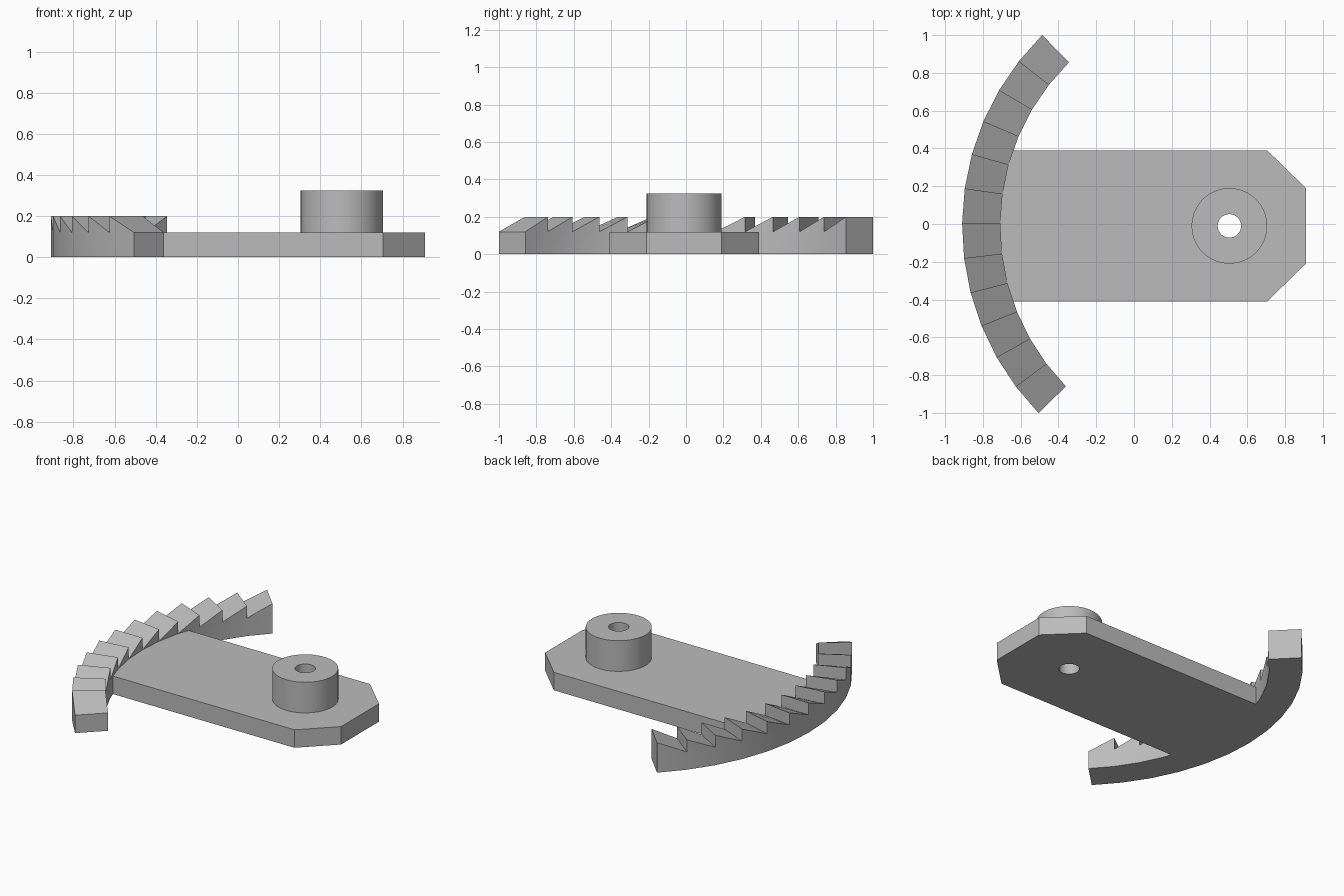
import bpy, bmesh
from math import sin, cos, radians, sqrt

PIVOT_X, PIVOT_Y = 0.505, -0.01
OUTER, INNER = 1.415, 1.213
BASE, PEAK, HUB_TOP = 0.12, 0.2, 0.325
TEETH, STEP, START = 12, 7.5, -44.45

default = bpy.data.objects.get("Cube")
if default:
    bpy.data.objects.remove(default, do_unlink=True)

grey = bpy.data.materials.new("plain grey")
grey.use_nodes = True
colour = (0.5, 0.5, 0.5, 1)
grey.diffuse_color = colour
grey.node_tree.nodes["Principled BSDF"].inputs["Base Color"].default_value = colour


def finish(bm, name):
    bmesh.ops.recalc_face_normals(bm, faces=bm.faces)
    mesh = bpy.data.meshes.new(name)
    bm.to_mesh(mesh)
    bm.free()
    mesh.materials.append(grey)
    ob = bpy.data.objects.new(name, mesh)
    bpy.context.collection.objects.link(ob)
    return ob


def smooth(ob):
    bpy.ops.object.select_all(action='DESELECT')
    ob.select_set(True)
    bpy.context.view_layer.objects.active = ob
    bpy.ops.object.shade_smooth_by_angle(angle=radians(30))


def polar(radius, degrees):
    a = radians(degrees)
    return PIVOT_X - radius * cos(a), PIVOT_Y + radius * sin(a)


def prism(name, outline, bottom, top):
    bm = bmesh.new()
    face = bm.faces.new([bm.verts.new((x, y, bottom)) for x, y in outline])
    up = bmesh.ops.extrude_face_region(bm, geom=[face])["geom"]
    for v in up:
        if isinstance(v, bmesh.types.BMVert):
            v.co.z = top
    return finish(bm, name)


def circle(radius, count=64):
    return [polar(radius, 360 * i / count) for i in range(count)]


# Curved ratchet rack: a swept band, then sloping teeth with upright backs
bm = bmesh.new()


def section(degrees, height):
    corners = [(OUTER, 0), (OUTER, height), (INNER, height), (INNER, 0)]
    return [bm.verts.new((*polar(r, degrees), z)) for r, z in corners]


previous = section(START, BASE)
bm.faces.new(previous)
for i in range(TEETH):
    end = START + STEP * (i + 1)
    high = section(end, PEAK)
    for j in range(4):
        k = (j + 1) % 4
        bm.faces.new((previous[j], previous[k], high[k], high[j]))
    if i == TEETH - 1:
        bm.faces.new(high)
    else:
        # The next tooth begins low, sharing the bottom edge of this section
        a, b = (bm.verts.new((*polar(r, end), BASE)) for r in (OUTER, INNER))
        bm.faces.new((high[1], high[2], b, a))
        previous = [high[0], a, b, high[3]]
        # Keep the side walls joined below the step
        for low, peak, foot in ((a, high[1], high[0]), (b, high[2], high[3])):
            side = next(f for f in peak.link_faces if foot in f.verts)
            ring = list(side.verts)
            p, q = ring.index(peak), ring.index(foot)
            at = max(p, q) if abs(p - q) == 1 else len(ring)
            ring.insert(at, low)
            bm.faces.remove(side)
            bm.faces.new(ring)
rack = finish(bm, "toothed_rack")

# Arm plate with clipped corners, its far end following the rack
half, reach = 0.4, INNER + 0.01
inset = PIVOT_X - sqrt(reach ** 2 - half ** 2)
outline = [(inset, PIVOT_Y - half), (0.705, PIVOT_Y - half),
           (0.91, PIVOT_Y - half / 2), (0.91, PIVOT_Y + half / 2),
           (0.705, PIVOT_Y + half), (inset, PIVOT_Y + half)]
outline += [polar(reach, START + STEP * n) for n in range(8, 3, -1)]
plate = prism("arm_plate", outline, 0, BASE)

# Pivot hub and the bore through both parts
hub = prism("pivot_hub", circle(0.2), BASE, HUB_TOP)
bore = prism("bore_cutter", circle(0.062), -0.1, HUB_TOP + 0.1)
bore.hide_render = True
for ob in (plate, hub):
    cut = ob.modifiers.new("bore", 'BOOLEAN')
    cut.operation = 'DIFFERENCE'
    cut.solver = 'EXACT'
    cut.object = bore
    bpy.context.view_layer.objects.active = ob
    bpy.ops.object.modifier_apply(modifier=cut.name)
bpy.data.objects.remove(bore, do_unlink=True)

for ob in (rack, plate, hub):
    smooth(ob)
